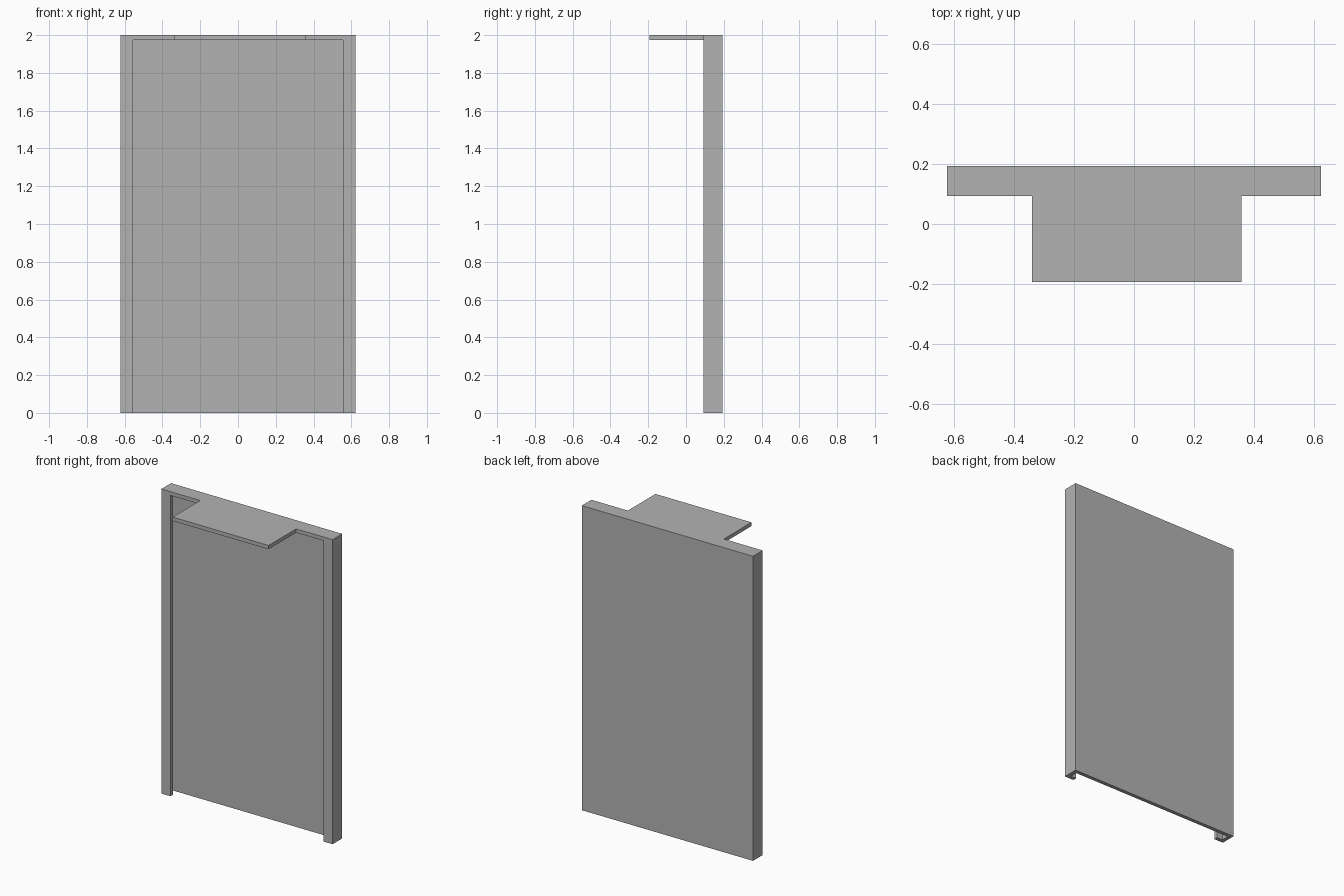
import bpy
import bmesh

cube = bpy.data.objects.get("Cube")
if cube:
    bpy.data.objects.remove(cube, do_unlink=True)

# Single grey sheet material
GREY = (0.45, 0.45, 0.45, 1.0)
grey = bpy.data.materials.new("plain_grey")
grey.use_nodes = True
grey.diffuse_color = GREY
grey.node_tree.nodes["Principled BSDF"].inputs["Base Color"].default_value = GREY

# Main dimensions
HALF_W, HEIGHT, T = 0.622, 2.0, 0.025
BACK, FRONT, SHELF_FRONT = 0.193, 0.093, -0.193
OPENING = 0.556


def extrude_profile(name, outline, z0, z1):
    """Extrude a closed plan outline upward into a solid part."""
    bm = bmesh.new()
    base = bm.faces.new([bm.verts.new((x, y, z0)) for x, y in outline])
    top = bmesh.ops.extrude_face_region(bm, geom=[base])["geom"]
    verts = [v for v in top if isinstance(v, bmesh.types.BMVert)]
    bmesh.ops.translate(bm, verts=verts, vec=(0, 0, z1 - z0))
    bmesh.ops.recalc_face_normals(bm, faces=bm.faces)
    mesh = bpy.data.meshes.new(name)
    bm.to_mesh(mesh)
    bm.free()
    mesh.materials.append(grey)
    obj = bpy.data.objects.new(name, mesh)
    bpy.context.collection.objects.link(obj)
    return obj


def rectangle(x0, x1, y0, y1):
    return [(x0, y0), (x1, y0), (x1, y1), (x0, y1)]


# Back panel with folded sides and front lips, as one C-shaped channel
half = [(HALF_W, BACK), (HALF_W, FRONT), (OPENING, FRONT),
        (OPENING, FRONT + T), (HALF_W - T, FRONT + T), (HALF_W - T, BACK - T)]
channel = half + [(-x, y) for x, y in reversed(half)]
extrude_profile("back_panel_channel", channel, 0, HEIGHT - T)

# Top cap closing the channel
extrude_profile("top_cap", rectangle(-HALF_W, HALF_W, FRONT, BACK), HEIGHT - T, HEIGHT)

# Flat shelf reaching forward from the cap, slightly off centre
extrude_profile("top_shelf", rectangle(-0.34, 0.357, SHELF_FRONT, FRONT), HEIGHT - T, HEIGHT)
